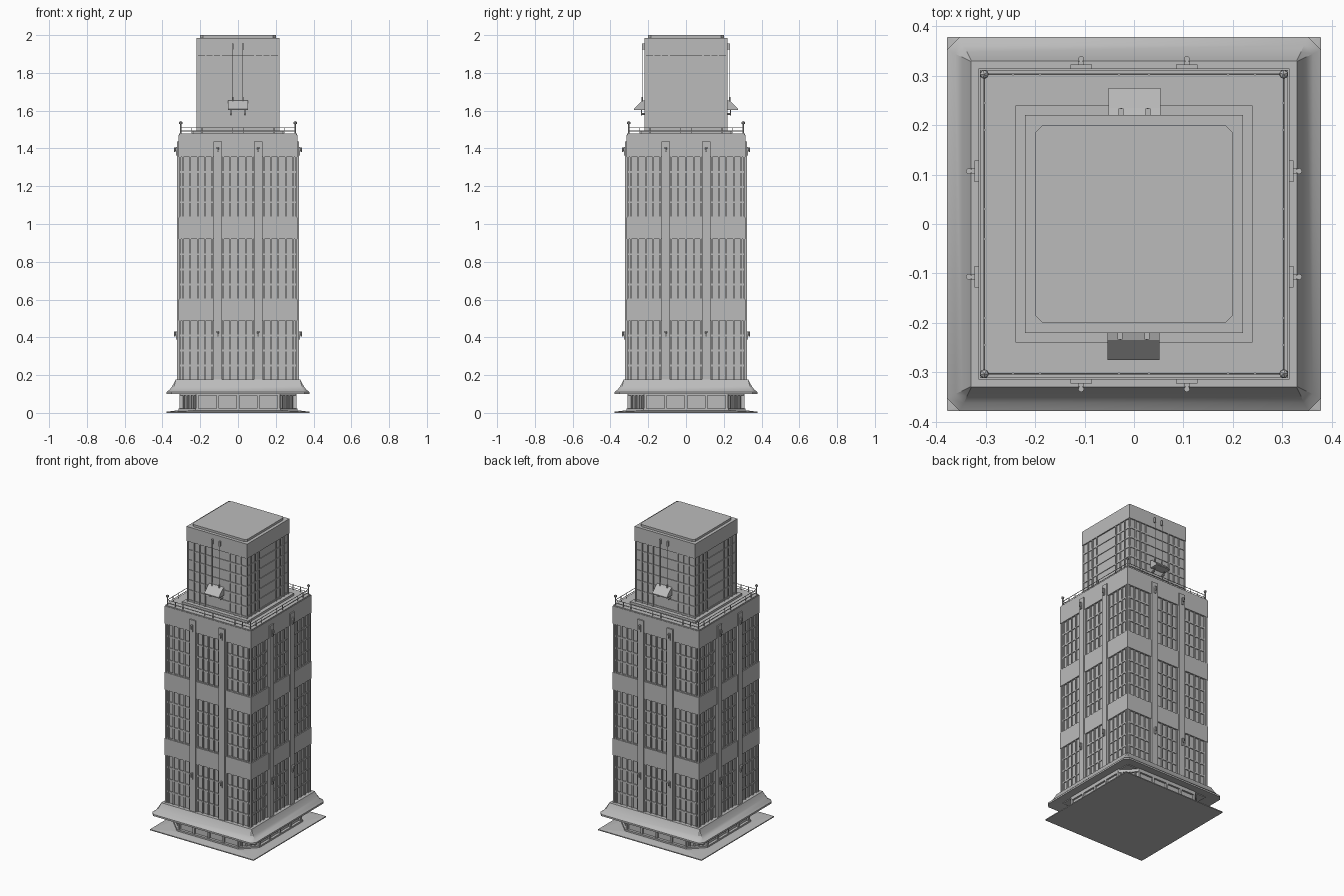
import bpy, bmesh, math
from mathutils import Matrix, Vector

cube = bpy.data.objects.get("Cube")
if cube:
    bpy.data.objects.remove(cube, do_unlink=True)

mat = bpy.data.materials.new("concrete_grey")
mat.use_nodes = True
GREY = (0.5, 0.5, 0.5, 1)
mat.diffuse_color = GREY
mat.node_tree.nodes["Principled BSDF"].inputs["Base Color"].default_value = GREY


def finish(name, bm):
    bmesh.ops.recalc_face_normals(bm, faces=bm.faces)
    mesh = bpy.data.meshes.new(name)
    bm.to_mesh(mesh)
    bm.free()
    mesh.materials.append(mat)
    obj = bpy.data.objects.new(name, mesh)
    bpy.context.collection.objects.link(obj)
    return obj


def box(bm, x0, x1, y0, y1, z0, z1):
    size = Matrix.Diagonal((x1 - x0, y1 - y0, z1 - z0, 1))
    mid = Matrix.Translation(((x0 + x1) / 2, (y0 + y1) / 2, (z0 + z1) / 2))
    bmesh.ops.create_cube(bm, size=1, matrix=mid @ size)


def rod(bm, a, b, r, sides=6):
    a, b = Vector(a), Vector(b)
    turn = (b - a).to_track_quat('Z', 'Y').to_matrix().to_4x4()
    bmesh.ops.create_cone(bm, cap_ends=True, segments=sides, radius1=r, radius2=r,
                          depth=(b - a).length, matrix=Matrix.Translation((a + b) / 2) @ turn)


def outline(half, cut):
    """Square outline with cut corners."""
    pts = []
    for k in range(4):
        for p in ((half, -half + cut), (half, half - cut)):
            pts.append(Matrix.Rotation(k * math.pi / 2, 2) @ Vector(p))
    return pts


def loft(name, rings):
    """Stack of (half width, corner cut, height) rings."""
    bm = bmesh.new()
    loops = [[bm.verts.new((p.x, p.y, z)) for p in outline(h, c)] for h, c, z in rings]
    for lo, hi in zip(loops, loops[1:]):
        for i in range(8):
            j = (i + 1) % 8
            bm.faces.new((lo[i], lo[j], hi[j], hi[i]))
    bm.faces.new(loops[0][::-1])
    bm.faces.new(loops[-1])
    return finish(name, bm)


def around(name, build, turns=(0, 1, 2, 3)):
    """Build a part on the front side and repeat it on the other sides."""
    bm = bmesh.new()
    for k in turns:
        old = set(bm.verts)
        build(bm)
        new = [v for v in bm.verts if v not in old]
        bmesh.ops.rotate(bm, verts=new, matrix=Matrix.Rotation(k * math.pi / 2, 3, 'Z'))
    return finish(name, bm)


C = 0.001   # almost square corner

# Base and ground floor
loft("base_plate", [(.378, C, 0), (.378, C, .006), (.33, .08, .012)])
loft("ground_step", [(.315, .09, .01), (.315, .09, .022)])
loft("lobby_walls", [(.298, .085, .02), (.298, .085, .12)])
loft("lobby_head", [(.31, .09, .092), (.31, .09, .115)])


def lobby_columns(bm):
    for x in (-.215, -.107, 0, .107, .215):
        box(bm, x - .007, x + .007, -.31, -.29, .02, .1)
    for t in (.2, .4, .6, .8):
        x, y = .22 + .09 * t, -.31 + .09 * t
        rod(bm, (x - .006, y + .006, .02), (x - .006, y + .006, .1), .006, 4)


around("lobby_columns", lobby_columns)

# Flared canopy over the ground floor
canopy = loft("canopy", [(.31, .03, .115), (.368, .026, .1), (.378, .025, .1), (.378, .025, .111),
                         (.362, .018, .123), (.348, .01, .142), (.336, .004, .163),
                         (.33, C, .176), (.31, C, .176)])
for p in canopy.data.polygons:
    p.use_smooth = .11 < p.center.z < .17 and p.normal.z > 0
canopy.data.set_sharp_from_angle(angle=math.radians(30))

# Main block
loft("main_core", [(.304, C, .11), (.304, C, 1.47)])
BANDS = ((.49, .6), (.92, 1.035), (1.355, 1.472))
for i, (lo, hi) in enumerate(BANDS):
    loft(f"floor_band_{i + 1}", [(.315, C, lo), (.315, C, hi)])
loft("main_roof", [(.312, C, 1.468), (.312, C, 1.478)])


def main_windows(bm):
    for lo, hi in ((.17, .49), (.6, .92), (1.035, 1.355)):
        for i in range(4):
            z = lo + (hi - lo) * i / 4
            box(bm, -.309, .309, -.309, -.303, z - .005, z + .005)
        for bay in (-.214, 0, .214):
            for dx in (-.078, -.04, 0, .04, .078):
                x = bay + dx
                box(bm, x - .004, x + .004, -.312, -.303, lo, hi)
    box(bm, .302, .313, -.313, -.302, .17, 1.36)


around("window_frames", main_windows)


def pilasters(bm):
    for x in (-.107, .107):
        box(bm, x - .022, x + .022, -.323, -.3, .165, 1.437)


around("pilasters", pilasters)


def wall_lamps(bm):
    for x in (-.107, .107):
        for z in (.41, 1.385):
            box(bm, x - .006, x + .006, -.329, -.32, z - .022, z + .022)
            rod(bm, (x, -.325, z + .005), (x, -.335, z + .012), .003)
            bmesh.ops.create_cone(bm, cap_ends=True, segments=8, radius1=.004, radius2=.006,
                                  depth=.026, matrix=Matrix.Translation((x, -.334, z + .008)))


around("wall_lamps", wall_lamps)


# Roof railing with corner lamps
def railing(bm):
    for z in (1.492, 1.51):
        rod(bm, (-.303, -.303, z), (.303, -.303, z), .002)
    for x in (-.245, -.19, -.03, .03, .19, .245):
        rod(bm, (x, -.303, 1.475), (x, -.303, 1.512), .0025)
    rod(bm, (.303, -.303, 1.475), (.303, -.303, 1.53), .004)
    bmesh.ops.create_icosphere(bm, subdivisions=1, radius=.01,
                               matrix=Matrix.Translation((.303, -.303, 1.535)))


around("roof_railing", railing)

# Upper tower
loft("tower_curb", [(.24, C, 1.47), (.24, C, 1.492)])
loft("tower_core", [(.213, C, 1.48), (.213, C, 1.985)])
loft("tower_top_band", [(.221, C, 1.89), (.221, C, 1.986)])
loft("tower_roof_cap", [(.2, .015, 1.98), (.2, .015, 2)])


def tower_windows(bm):
    for i in range(6):
        z = 1.5 + i * .066
        box(bm, -.217, .217, -.217, -.212, z - .005, z + .005)
    for x in (-.17, -.13, -.09, .09, .13, .17):
        box(bm, x - .004, x + .004, -.219, -.212, 1.49, 1.9)
    box(bm, .211, .219, -.219, -.211, 1.49, 1.9)


around("tower_window_frames", tower_windows)


# Hanging hoods with cables, front and back
def hoods(bm):
    profile = ((-.218, 1.655), (-.235, 1.65), (-.275, 1.61), (-.275, 1.604), (-.218, 1.604))
    ends = [[bm.verts.new((x, y, z)) for y, z in profile] for x in (-.054, .052)]
    bm.faces.new(ends[0])
    bm.faces.new(ends[1][::-1])
    for i in range(5):
        j = (i + 1) % 5
        bm.faces.new((ends[0][i], ends[1][i], ends[1][j], ends[0][j]))


around("hoods", hoods, (0, 2))


def hoists(bm):
    for x in (-.028, .026):
        rod(bm, (x, -.231, 1.64), (x, -.231, 1.95), .0018)
        box(bm, x - .005, x + .005, -.234, -.21, 1.925, 1.955)
        rod(bm, (x, -.231, 1.65), (x, -.231, 1.672), .004)
    for x in (-.038, .036):
        rod(bm, (x, -.235, 1.575), (x, -.235, 1.61), .003)
        rod(bm, (x, -.215, 1.582), (x, -.235, 1.582), .006)


around("hoists", hoists, (0, 2))
